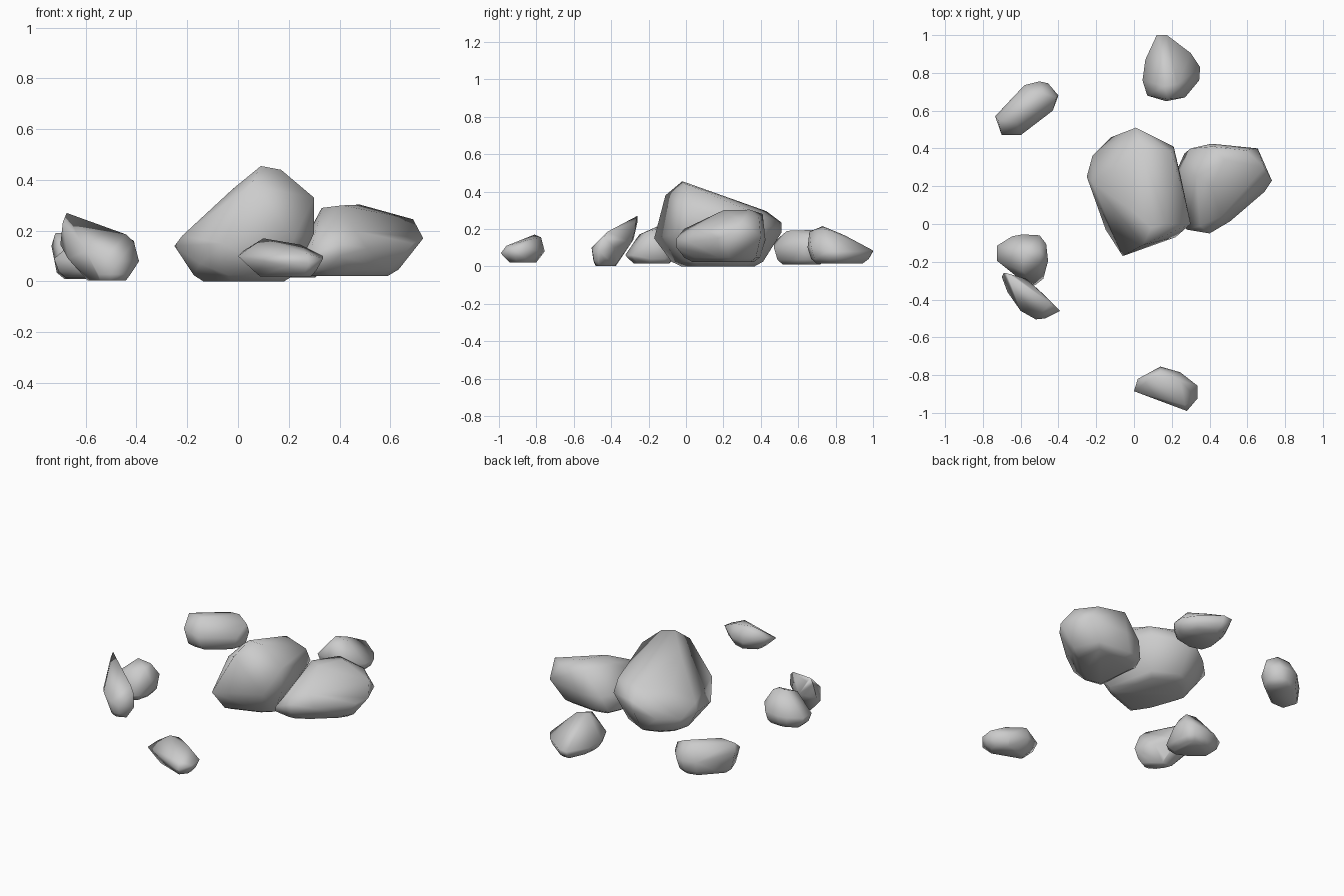
import bpy, bmesh
from math import radians


def rock(name, rim, crest, foot_z, shrink=0.75, shift=(0, 0)):
    """Hull of a widest rim, a few crest points and two shrunken copies of the rim as foot."""
    cx = sum(p[0] for p in rim) / len(rim)
    cy = sum(p[1] for p in rim) / len(rim)
    foot = [(cx + (x - cx) * s + shift[0], cy + (y - cy) * s + shift[1], h)
            for s, h in ((shrink, foot_z + .025), (shrink * .8, foot_z)) for x, y, z in rim]
    bm = bmesh.new()
    for p in rim + crest + foot:
        bm.verts.new(p)
    hull = bmesh.ops.convex_hull(bm, input=bm.verts)
    loose = set(hull["geom_interior"]) | set(hull["geom_unused"])
    bmesh.ops.delete(bm, geom=[v for v in loose if isinstance(v, bmesh.types.BMVert)],
                     context='VERTS')
    bmesh.ops.recalc_face_normals(bm, faces=bm.faces)
    mesh = bpy.data.meshes.new(name)
    bm.to_mesh(mesh)
    bm.free()
    ob = bpy.data.objects.new(name, mesh)
    bpy.context.collection.objects.link(ob)
    bpy.ops.object.select_all(action='DESELECT')
    ob.select_set(True)
    bpy.context.view_layer.objects.active = ob
    bpy.ops.object.shade_smooth_by_angle(angle=radians(110))
    return ob


# Large leaning boulder in the middle
rock("large_boulder",
     [(.01, .51, .18), (.21, .41, .2), (.25, .24, .18), (.30, 0, .19), (.22, -.07, .17),
      (-.06, -.17, .15), (-.15, -.03, .07), (-.25, .25, .14), (-.22, .36, .13),
      (-.12, .46, .14)],
     [(.09, -.02, .455), (.17, 0, .44), (.30, 0, .33), (.05, -.11, .38), (-.02, .08, .365),
      (.1, .14, .395), (.03, .43, .295), (.01, .51, .235), (.2, .38, .28),
      (-.11, .3, .245), (-.22, .22, .18)],
     0, .72, (0, -.01))

# Medium boulder leaning against it on the right
rock("right_boulder",
     [(.41, .425, .14), (.59, .40, .14), (.655, .40, .16), (.73, .23, .17), (.69, .17, .15),
      (.51, .015, .13), (.40, -.05, .1), (.28, -.03, .1), (.25, .29, .14), (.30, .40, .14)],
     [(.33, .25, .29), (.41, .2, .3), (.48, .34, .303), (.41, .41, .28), (.59, .39, .26),
      (.69, .3, .245), (.35, -.01, .2), (.4, -.05, .15), (.46, .04, .2)],
     .022, .85, (-.06, 0))

# Small stone at the back
rock("back_stone",
     [(.12, 1, .08), (.175, 1, .085), (.30, .905, .08), (.35, .83, .08), (.345, .76, .08),
      (.27, .67, .1), (.17, .65, .1), (.07, .68, .1), (.045, .76, .08), (.06, .87, .07)],
     [(.16, .73, .215), (.23, .74, .2), (.17, .85, .165), (.18, .66, .185)],
     .015, .88)

# Long stone at the back left
rock("back_left_stone",
     [(-.5, .755, .1), (-.455, .745, .1), (-.40, .68, .11), (-.43, .6, .09), (-.6, .47, .1),
      (-.70, .47, .13), (-.735, .57, .14), (-.665, .645, .1), (-.58, .735, .1)],
     [(-.72, .55, .19), (-.62, .54, .19), (-.475, .69, .195), (-.41, .67, .16),
      (-.55, .7, .185)],
     .01, .88)

# Rounded stone on the left
rock("left_stone",
     [(-.645, -.065, .09), (-.59, -.055, .09), (-.5, -.06, .1), (-.465, -.105, .13),
      (-.455, -.195, .12), (-.48, -.29, .06), (-.525, -.325, .06), (-.625, -.275, .08),
      (-.725, -.195, .09), (-.725, -.115, .09)],
     [(-.58, -.15, .215), (-.5, -.14, .2), (-.5, -.2, .19), (-.59, -.25, .17)],
     .015, .88)

# Tilted shard in front of it
rock("left_shard",
     [(-.7, -.28, .145), (-.57, -.29, .13), (-.47, -.38, .1), (-.39, -.46, .08),
      (-.47, -.5, .08), (-.52, -.505, .1), (-.6, -.46, .12), (-.67, -.36, .09)],
     [(-.675, -.26, .27), (-.69, -.26, .235), (-.64, -.27, .235), (-.555, -.34, .215),
      (-.44, -.42, .185), (-.41, -.44, .155)],
     .003, .6, (.03, -.03))

# Flat stone at the front
rock("front_stone",
     [(0, -.885, .1), (.02, -.82, .12), (.14, -.755, .08), (.245, -.785, .08),
      (.335, -.855, .1), (.335, -.925, .09), (.28, -.99, .07), (.19, -.95, .06)],
     [(.1, -.81, .17), (.14, -.775, .155), (.245, -.83, .145), (.27, -.96, .11)],
     .02, .75, (.01, 0))
